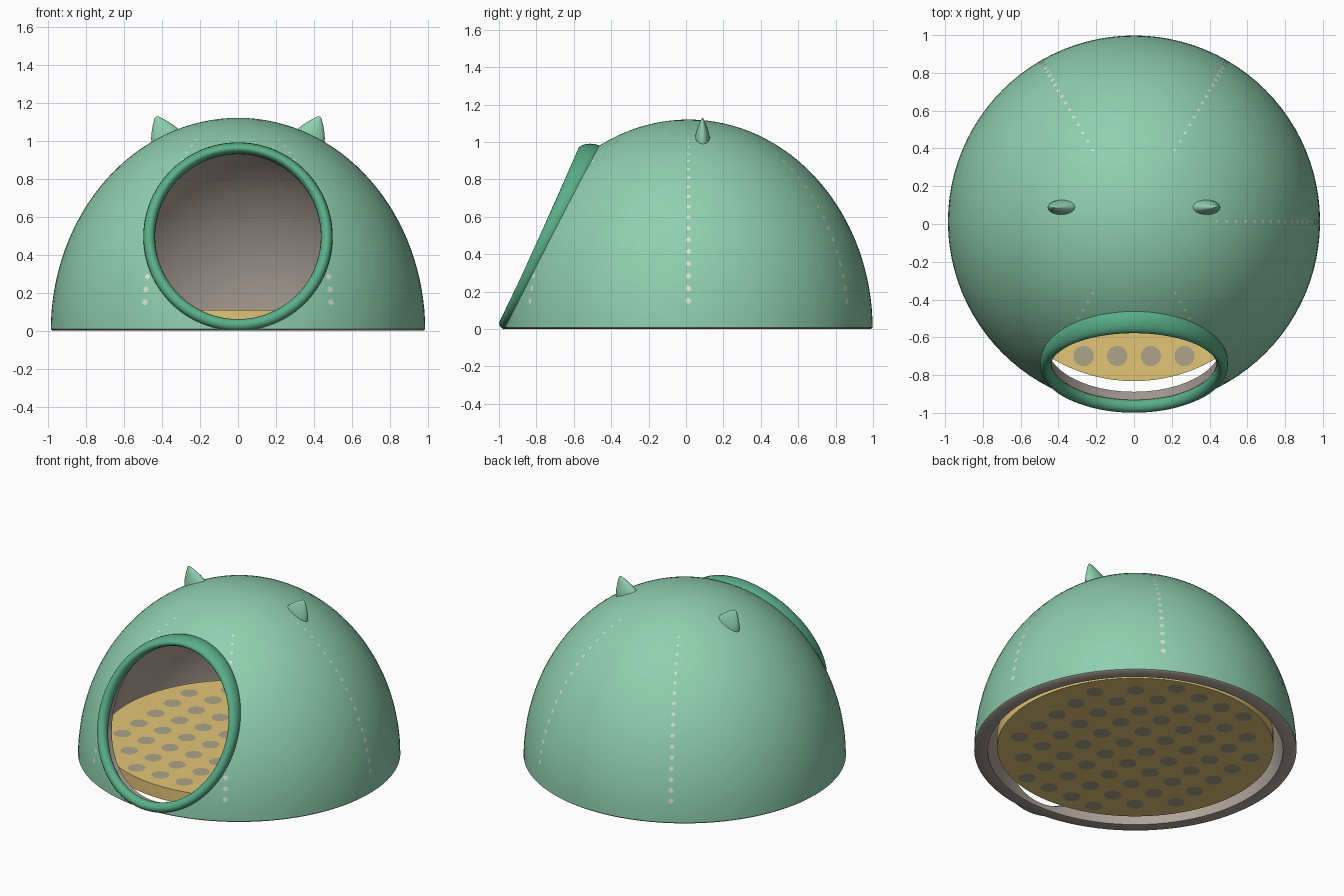
import bpy, bmesh, math
from mathutils import Vector, Matrix

if "Cube" in bpy.data.objects:
    bpy.data.objects.remove(bpy.data.objects["Cube"])

R, H, CY = 0.985, 1.12, 0.013          # dome radius, height, centre y
PLANE_CO, PLANE_NO = Vector((0, -0.965, 0.03)), Vector((0, -1, 0.4785))


def material(name, rgb):
    lin = [(c / 255 / 12.92 if c / 255 <= 0.04045 else ((c / 255 + 0.055) / 1.055) ** 2.4) for c in rgb]
    m = bpy.data.materials.new(name)
    m.diffuse_color = (*lin, 1)
    m.use_nodes = True
    m.node_tree.nodes["Principled BSDF"].inputs["Base Color"].default_value = m.diffuse_color
    return m


GREEN = material("mint green", (143, 207, 175))
RIM = material("deep mint", (90, 174, 138))
LINING = material("warm grey lining", (174, 163, 154))
TAN = material("tan cushion", (226, 197, 119))
SPOT = material("grey spots", (172, 165, 136))
STITCH = material("pale stitches", (222, 228, 210))


def to_object(bm, name, *mats, recalc=True):
    if recalc:
        bmesh.ops.recalc_face_normals(bm, faces=bm.faces[:])
    me = bpy.data.meshes.new(name)
    bm.to_mesh(me)
    bm.free()
    for m in mats:
        me.materials.append(m)
    ob = bpy.data.objects.new(name, me)
    bpy.context.collection.objects.link(ob)
    return ob


def smooth(ob, angle):
    bpy.ops.object.select_all(action='DESELECT')
    ob.select_set(True)
    bpy.context.view_layer.objects.active = ob
    bpy.ops.object.shade_smooth_by_angle(angle=math.radians(angle))


def loft(bm, rings, closed=False, caps=False):
    """Join rings of points with quads; returns the faces of each band."""
    vs = [[bm.verts.new(p) for p in r] for r in rings]
    n, bands = len(vs[0]), []
    for i in range(len(vs) if closed else len(vs) - 1):
        a, b = vs[i], vs[(i + 1) % len(vs)]
        bands.append([bm.faces.new((a[j], a[(j + 1) % n], b[(j + 1) % n], b[j])) for j in range(n)])
    if caps:
        bm.faces.new(vs[0])
        bm.faces.new(vs[-1])
    return bands


def circle(r, z, n=96):
    return [(r * math.cos(2 * math.pi * k / n), CY + r * math.sin(2 * math.pi * k / n), z) for k in range(n)]


# Dome shell: outer ellipsoid, rounded base edge, grey inner wall
bm = bmesh.new()
N = 32
ts = [math.pi / 2 * (i / N) for i in range(N)] + [math.pi / 2 * 0.999]
outer = [circle(R * math.cos(t), max(0.008, H * math.sin(t))) for t in reversed(ts)]
base = [circle(R - 0.01, 0), circle(0.902, 0)]
inner = [circle(0.902 * math.cos(t), 1.036 * math.sin(t)) for t in ts[1:]]
for i, band in enumerate(loft(bm, outer + base + inner, caps=True)):
    for f in band:
        f.material_index = 1 if i >= N else 0
bm.faces.ensure_lookup_table()
bm.faces[-1].material_index = 1
dome = to_object(bm, "dome_shell", GREEN, LINING)

# Doorway cutter: elliptical cylinder pushed straight in from the front
bm = bmesh.new()
door = [(0.467 * math.cos(2 * math.pi * i / 96), 0.495 + 0.465 * math.sin(2 * math.pi * i / 96)) for i in range(96)]
loft(bm, [[(x, y, z) for x, z in door] for y in (-1.3, 0)], caps=True)
for f in bm.faces:
    f.material_index = 1
cutter = to_object(bm, "doorway_cutter", GREEN, LINING)
cutter.hide_render = True
mod = dome.modifiers.new("doorway", 'BOOLEAN')
mod.operation, mod.solver, mod.object = 'DIFFERENCE', 'EXACT', cutter
bpy.context.view_layer.objects.active = dome
bpy.ops.object.modifier_apply(modifier=mod.name)
bpy.data.objects.remove(cutter)
smooth(dome, 40)

# Padded rim around the doorway, deeper at the top
bm = bmesh.new()
rings = []
for i in range(96):
    a = 2 * math.pi * i / 96
    x, z = 0.467 * math.cos(a), 0.495 + 0.465 * math.sin(a)
    up = max(0, (z - 0.03) / 0.93)
    y = -0.965 + 0.4785 * (z - 0.03) + 0.008 * up
    depth = 0.034 + 0.032 * up ** 1.5
    ring = []
    for k in range(16):
        b = 2 * math.pi * k / 16
        r = 0.031 * math.cos(b)
        ring.append((x + r * math.cos(a), y + depth * math.sin(b), max(0, z + r * math.sin(a))))
    rings.append(ring)
loft(bm, rings, closed=True)
smooth(to_object(bm, "doorway_rim", RIM), 80)

# Pair of small pointed ears
for side, name in ((-1, "left_ear"), (1, "right_ear")):
    bm = bmesh.new()
    rings = []
    for t, s in ((-0.3, 1.05), (0, 1), (0.2, 0.9), (0.4, 0.75), (0.7, 0.45), (0.88, 0.24), (0.97, 0.12), (1, 0.03)):
        cx, cz = 0.378 + 0.052 * t, 1.015 + 0.112 * t
        rings.append([(side * (cx + 0.076 * s * math.cos(b)), 0.088 + 0.041 * s * math.sin(b),
                       cz - 0.032 * s * math.cos(b))
                      for b in [2 * math.pi * k / 24 for k in range(24)]])
    loft(bm, rings, caps=True)
    smooth(to_object(bm, name, GREEN), 80)

# Round floor cushion
bm = bmesh.new()
loft(bm, [circle(0.845, 0.025), circle(0.845, 0.11)], caps=True)
smooth(to_object(bm, "cushion", TAN), 30)

# Grid of flat spots on both faces of the cushion
bm = bmesh.new()
for row in range(-4, 5):
    for k in range(-5, 5):
        x, y = 0.089 + 0.178 * k, 0.178 * row
        if math.hypot(x, y) < 0.79:
            bmesh.ops.create_circle(bm, cap_ends=True, segments=24, radius=0.054,
                                    matrix=Matrix.Translation((x, y + CY, 0.1115)))
            bmesh.ops.create_circle(bm, cap_ends=True, segments=24, radius=0.054,
                                    matrix=Matrix.Translation((x, y + CY, 0.0235)) @ Matrix.Rotation(math.pi, 4, 'X'))
to_object(bm, "cushion_spots", SPOT, recalc=False)

# Flat stitch dots running up the dome seams, shrinking towards the top
bm = bmesh.new()
for az in (0, 60, 120, 240, 300):
    c, s = math.cos(math.radians(az)), math.sin(math.radians(az))
    for i in range(17):
        t = math.radians(7.7 + 3.5 * i)
        p = Vector((R * math.cos(t) * c, CY + R * math.cos(t) * s, H * math.sin(t)))
        if (p - PLANE_CO).dot(PLANE_NO) > -0.03:
            continue
        n = Vector((math.cos(t) * c / R, math.cos(t) * s / R, math.sin(t) / H)).normalized()
        m = Matrix.Translation(p + n * 0.0015) @ n.to_track_quat('Z', 'Y').to_matrix().to_4x4()
        bmesh.ops.create_circle(bm, cap_ends=True, segments=12, radius=0.0155 - 0.0005 * i, matrix=m)
to_object(bm, "seam_stitches", STITCH, recalc=False)
